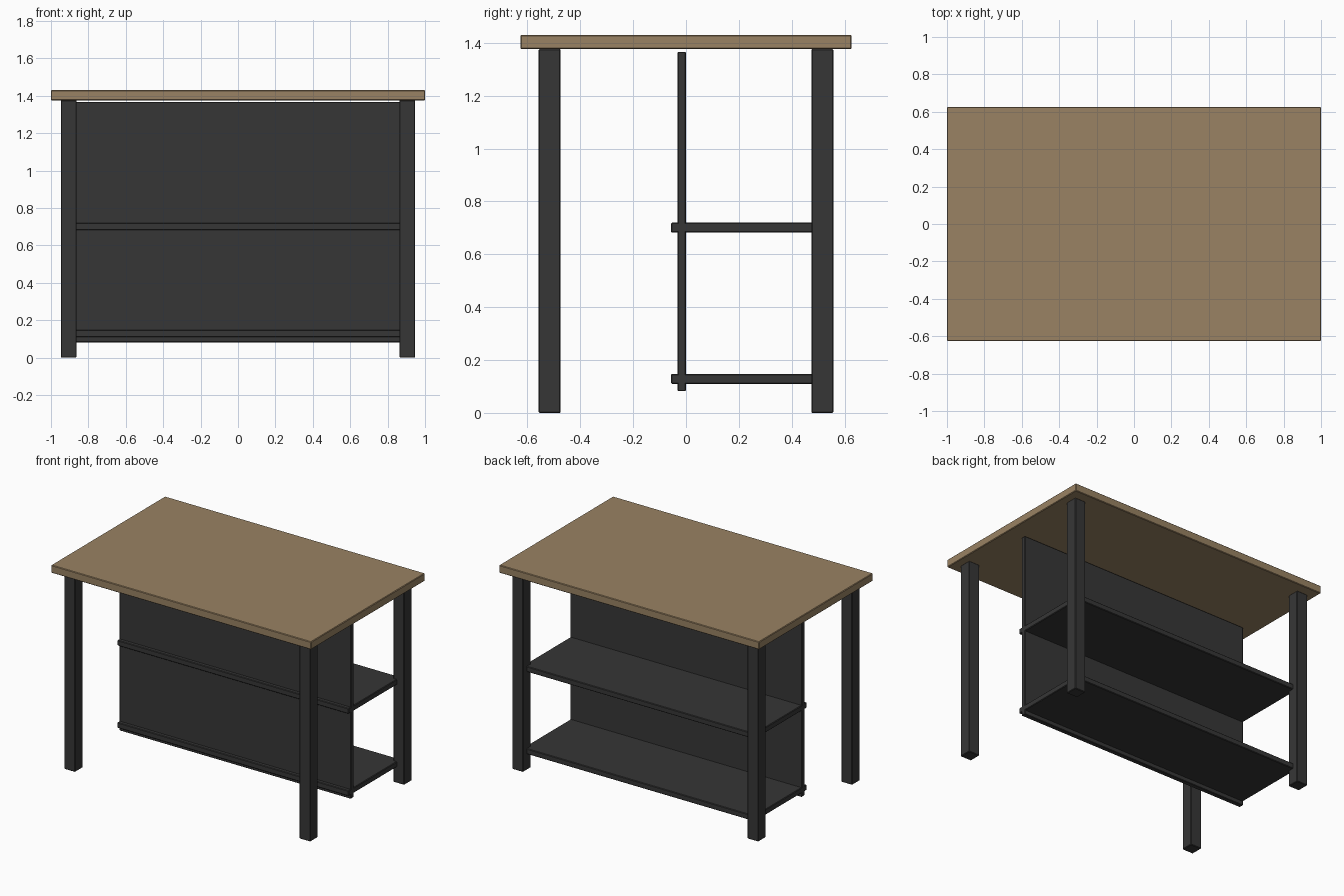
import bpy

cube = bpy.data.objects.get("Cube")
if cube:
    bpy.data.objects.remove(cube, do_unlink=True)


def material(name, rgb):
    m = bpy.data.materials.new(name)
    m.use_nodes = True
    m.diffuse_color = (*rgb, 1)
    m.node_tree.nodes["Principled BSDF"].inputs["Base Color"].default_value = (*rgb, 1)
    return m


wood = material("oak_brown", (0.32, 0.225, 0.125))
dark = material("charcoal", (0.037, 0.037, 0.037))


def box(name, mat, x, y, z, bevel=0.004):
    """Box from (min, max) ranges with lightly eased edges."""
    ranges = (x, y, z)
    bpy.ops.mesh.primitive_cube_add(size=1, location=[sum(r) / 2 for r in ranges])
    ob = bpy.context.object
    ob.name = name
    ob.scale = [r[1] - r[0] for r in ranges]
    bpy.ops.object.transform_apply(location=False, rotation=False, scale=True)
    ob.data.materials.append(mat)
    mod = ob.modifiers.new("eased_edges", 'BEVEL')
    mod.width = bevel
    mod.segments = 1
    return ob


# Table top
top_z, thickness = 1.376, 0.054
box("table_top", wood, (-1, 1), (-0.626, 0.626), (top_z, top_z + thickness))

# Four square legs
for y_name, ys in (("front", -1), ("back", 1)):
    for x_name, xs in (("right", -1), ("left", 1)):
        cx, cy, half = 0.905 * xs, 0.516 * ys, 0.042
        box(f"{y_name}_{x_name}_leg", dark, (cx - half, cx + half),
            (cy - half, cy + half), (0, top_z))

# Upright divider panel
width = 0.89
box("divider_panel", dark, (-width, width), (-0.032, 0), (0.082, 1.366), 0.003)

# Shelves, passing through the panel into the back legs
for name, z in (("lower_shelf", 0.129), ("upper_shelf", 0.701)):
    box(name, dark, (-width, width), (-0.057, 0.517), (z - 0.019, z + 0.019))
